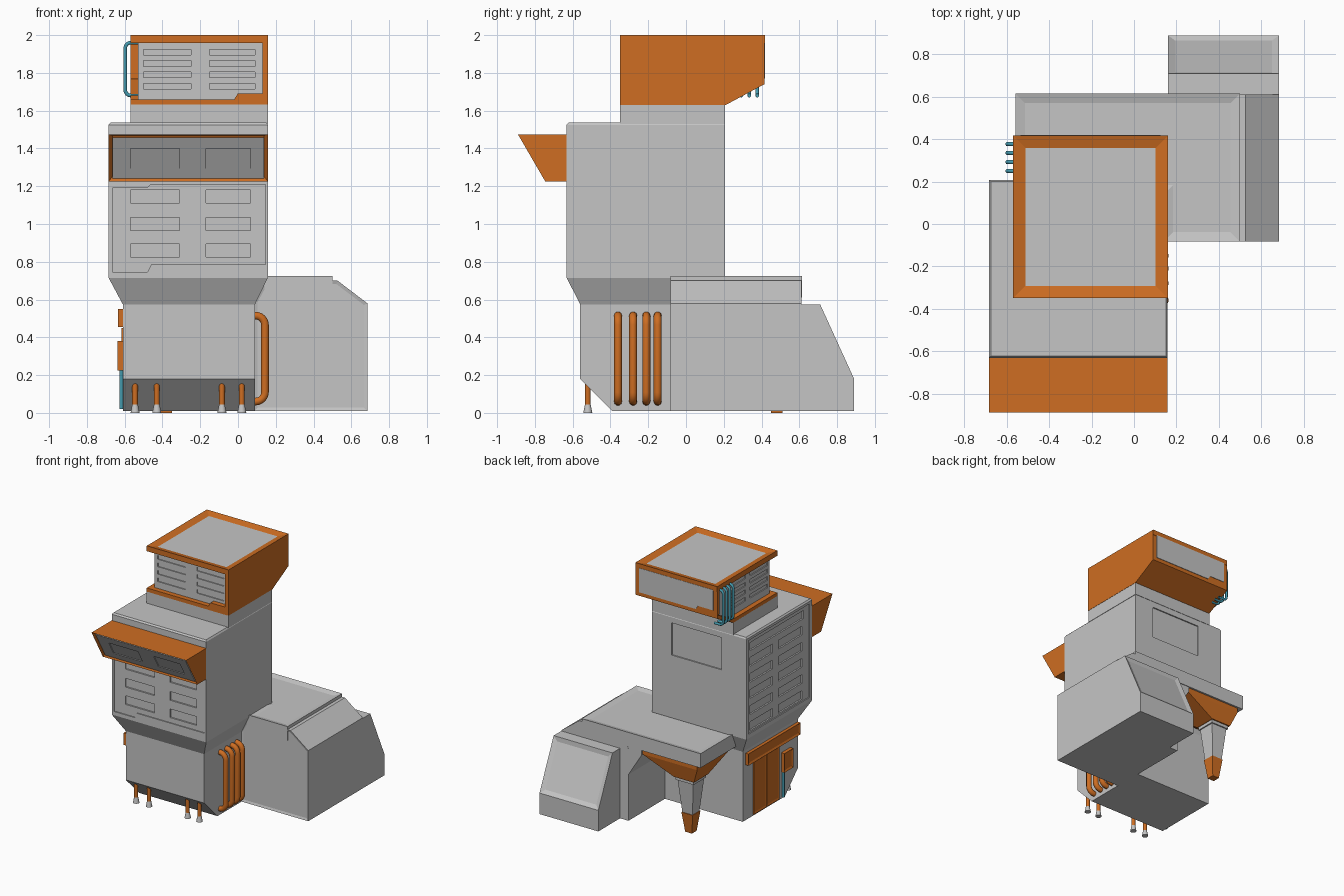
import bpy, bmesh, math
from mathutils import Vector

cube = bpy.data.objects.get("Cube")
if cube:
    bpy.data.objects.remove(cube, do_unlink=True)


def material(name, rgb):
    m = bpy.data.materials.new(name)
    m.use_nodes = True
    m.diffuse_color = (*rgb, 1)
    m.node_tree.nodes["Principled BSDF"].inputs["Base Color"].default_value = (*rgb, 1)
    return m


GREY = material("light grey", (0.56, 0.56, 0.56))
ORANGE = material("orange", (0.62, 0.155, 0.016))
TEAL = material("teal", (0.06, 0.33, 0.43))


def finish(name, bm, *mats):
    bmesh.ops.recalc_face_normals(bm, faces=bm.faces)
    mesh = bpy.data.meshes.new(name)
    bm.to_mesh(mesh)
    bm.free()
    for m in mats:
        mesh.materials.append(m)
    obj = bpy.data.objects.new(name, mesh)
    bpy.context.collection.objects.link(obj)
    return obj


def add_prism(bm, axis, pts, lo, hi):
    """Extrude a 2D outline along one axis."""
    def place(p, t):
        return {"x": (t, *p), "y": (p[0], t, p[1]), "z": (*p, t)}[axis]
    a = [bm.verts.new(place(p, lo)) for p in pts]
    b = [bm.verts.new(place(p, hi)) for p in pts]
    bm.faces.new(a)
    bm.faces.new(b)
    for i in range(len(pts)):
        j = (i + 1) % len(pts)
        bm.faces.new((a[i], a[j], b[j], b[i]))


def prism(name, axis, pts, lo, hi, *mats):
    bm = bmesh.new()
    add_prism(bm, axis, pts, lo, hi)
    return finish(name, bm, *mats)


def rect(a0, a1, b0, b1):
    return [(a0, b0), (a1, b0), (a1, b1), (a0, b1)]


def box(name, x0, x1, y0, y1, z0, z1, *mats):
    return prism(name, "z", rect(x0, x1, y0, y1), z0, z1, *mats)


def loft(name, sections, mat):
    """Skin a stack of rectangles (x0, x1, y0, y1, z)."""
    bm = bmesh.new()
    rings = [[bm.verts.new((*p, s[4])) for p in rect(*s[:4])] for s in sections]
    bm.faces.new(rings[0])
    bm.faces.new(rings[-1])
    for a, b in zip(rings, rings[1:]):
        for i in range(4):
            j = (i + 1) % 4
            bm.faces.new((a[i], a[j], b[j], b[i]))
    return finish(name, bm, mat)


def inset(obj, direction, width, depth, index=0):
    """Sink a framed panel into the face that looks along direction."""
    d = Vector(direction).normalized()
    bm = bmesh.new()
    bm.from_mesh(obj.data)
    bm.normal_update()
    faces = [f for f in bm.faces if f.normal.dot(d) > 0.95]
    bmesh.ops.inset_region(bm, faces=faces, thickness=width, depth=-depth, use_even_offset=True)
    for f in faces:
        f.material_index = index
    bm.to_mesh(obj.data)
    bm.free()


def cut(obj, prisms):
    """Subtract a set of separate prisms (axis, outline, lo, hi)."""
    bm = bmesh.new()
    for p in prisms:
        add_prism(bm, *p)
    cutter = finish("cutter", bm)
    cutter.hide_render = True
    mod = obj.modifiers.new("cut", "BOOLEAN")
    mod.operation, mod.solver, mod.object = "DIFFERENCE", "EXACT", cutter
    bpy.context.view_layer.objects.active = obj
    bpy.ops.object.modifier_apply(modifier=mod.name)
    bpy.data.objects.remove(cutter, do_unlink=True)


def u_pipe(name, x_in, x_out, y, z0, z1, bend, radius, mat):
    """Pipe that leaves a wall, runs vertically and returns."""
    s = math.copysign(1, x_out - x_in)
    pts = [(x_in, z1)]
    for cz, start in ((z1 - bend, 90), (z0 + bend, 0)):
        for k in range(7):
            a = math.radians(start - 15 * k)
            pts.append((x_out - s * bend + s * bend * math.cos(a), cz + bend * math.sin(a)))
    pts.append((x_in, z0))
    crv = bpy.data.curves.new(name, "CURVE")
    crv.dimensions, crv.bevel_depth, crv.bevel_resolution = "3D", radius, 3
    spline = crv.splines.new("POLY")
    spline.points.add(len(pts) - 1)
    for p, (x, z) in zip(spline.points, pts):
        p.co = (x, y, z, 1)
    crv.materials.append(mat)
    obj = bpy.data.objects.new(name, crv)
    bpy.context.collection.objects.link(obj)
    bpy.ops.object.select_all(action="DESELECT")
    obj.select_set(True)
    bpy.context.view_layer.objects.active = obj
    bpy.ops.object.convert(target="MESH")
    bpy.ops.object.shade_smooth()


def cone(name, x, y, z0, z1, r0, r1, mat):
    bpy.ops.mesh.primitive_cone_add(vertices=16, radius1=r0, radius2=r1, depth=z1 - z0,
                                    location=(x, y, (z0 + z1) / 2))
    obj = bpy.context.object
    obj.name = name
    obj.data.materials.append(mat)
    bpy.ops.object.shade_smooth_by_angle()


# Tower base with its sloped toe
prism("tower_base", "x", [(-.56, .575), (-.56, .18), (-.39, .01), (.147, .01), (.147, .575)],
      -.61, .09, GREY)

# Tower body with recessed panels and vents
body = loft("tower_body", [(-.61, .09, -.56, .147, .575), (-.685, .158, -.632, .207, .715),
                           (-.685, .158, -.632, .207, 1.525), (-.675, .15, -.622, .2, 1.537)], GREY)
front_panel = [(-.665, .745), (-.48, .745), (-.46, .785), (.145, .785),
               (.145, 1.21), (-.46, 1.21), (-.48, 1.19), (-.665, 1.19)]
cut(body, [("y", front_panel, -.7, -.624),
           ("x", rect(-.6, .18, .75, 1.505), -.75, -.677),
           ("y", rect(-.46, -.016, 1.22, 1.48), .197, .3)])
COLUMNS = [(-.57, -.31), (-.17, .065)]
slots = [("y", rect(x0, x1, z - .035, z + .035), -.7, -.612)
         for x0, x1 in COLUMNS for z in (.86, 1.0, 1.145)]
slots += [("x", rect(y0, y1, z - .035, z + .035), -.75, -.665)
          for y0, y1 in ((-.51, -.21), (-.135, .15)) for z in (.8, .93, 1.06, 1.19, 1.32)]
slots.append(("x", rect(-.53, .15, 1.41, 1.475), -.75, -.665))
cut(body, slots)
box("neck", -.57, .158, -.35, .207, 1.53, 1.632, GREY)

# Front canopy with sloped grille
canopy = prism("canopy", "x", [(-.63, 1.475), (-.89, 1.475), (-.745, 1.225), (-.63, 1.225)],
               -.685, .158, ORANGE)
inset(canopy, (0, -.25, -.145), .02, .02)


def slope(z, inward):
    return (-.745 - (z - 1.225) * .58 + inward, z)


def slab(z0, z1, a, b):
    return [slope(z0, a), slope(z1, a), slope(z1, b), slope(z0, b)]


grille = prism("canopy_grille", "x", slab(1.242, 1.458, .012, .03), -.665, .138, GREY)
cut(grille, [("x", slab(1.295, 1.4, 0, .02), x0, x1) for x0, x1 in COLUMNS])

# Head: grey core inside an orange shell
core = prism("head_core", "x", [(-.31, 1.65), (.2, 1.65), (.385, 1.755), (.385, 1.96), (-.31, 1.96)],
             -.53, .135, GREY)
rows = (1.73, 1.79, 1.85, 1.91)
cut(core, [("y", rect(x0, x1, z - .015, z + .015), -.4, -.302)
           for x0, x1 in ((-.5, -.25), (-.15, .09)) for z in rows])
cut(core, [("x", rect(y0, y1, z - .015, z + .015), -.6, -.522)
           for y0, y1 in ((-.28, -.06), (0, .2)) for z in rows])
prism("head_side", "x", [(-.35, 1.63), (.21, 1.63), (.415, 1.74), (.415, 1.957), (-.35, 1.957)],
      .13, .16, ORANGE)
prism("head_floor", "x", [(-.35, 1.63), (.21, 1.63), (.415, 1.74), (.415, 1.77), (.2, 1.66),
                          (-.35, 1.66)], -.57, .13, ORANGE)
box("head_back", -.57, .13, .385, .415, 1.768, 1.957, ORANGE)
prism("head_back_panel", "y", [(-.535, 1.8), (-.4, 1.8), (-.38, 1.77), (.125, 1.77),
                               (.125, 1.965), (-.535, 1.965)], .414, .419, GREY)
prism("head_front_step", "y", [(-.02, 1.66), (.13, 1.66), (.13, 1.692), (0, 1.692)],
      -.35, -.31, ORANGE)
lid = box("head_lid", -.57, .16, -.35, .417, 1.957, 2, ORANGE, GREY)
inset(lid, (0, 0, 1), .058, .015, 1)
for y in (.25, .292, .335, .377):
    u_pipe("head_pipe", -.52, -.597, y, 1.68, 1.96, .03, .01, TEAL)

# Side building, rear annex and raised deck
hall = prism("side_hall", "y", [(.085, .01), (.685, .01), (.685, .58), (.527, .7), (.145, .7),
                                (.085, .59)], -.083, .612, GREY)
inset(hall, (0, -1, 0), .018, .006)
annex = prism("rear_annex", "x", [(.61, .01), (.89, .01), (.89, .18), (.71, .575), (.61, .575)],
              .16, .685, GREY)
inset(annex, (0, .395, .18), .035, .012)
deck = prism("deck", "z", [(-.56, .615), (-.56, .14), (-.3, .14), (.14, .14), (.14, -.083), (.5, -.083),
                           (.5, .615)], .61, .725, GREY)
inset(deck, (0, 0, 1), .045, .012)
prism("deck_bracket", "y", [(.1, .36), (-.03, .57), (-.03, .62), (.1, .62)], .1, .61, GREY)

# Deck support leg
loft("leg_funnel", [(-.52, -.03, .21, .6, .612), (-.52, -.03, .21, .6, .575),
                    (-.47, -.29, .39, .57, .45)], ORANGE)


def square(r, z):
    return (-.38 - r, -.38 + r, .48 - r, .48 + r, z)


loft("leg_collar", [square(.08, .47), square(.08, .425)], GREY)
loft("leg_shaft", [square(.07, .425), square(.045, .16)], GREY)
loft("leg_foot", [square(.05, .16), square(.03, 0)], ORANGE)

# Service wall: sign bar, double door and meter box
bar = box("sign_bar", -.635, -.605, -.555, .11, .455, .55, ORANGE)
inset(bar, (-1, 0, 0), .015, .008)
for y0, y1 in ((-.31, -.15), (-.145, .017)):
    door = box("door_leaf", -.618, -.605, y0, y1, .02, .45, ORANGE)
    inset(door, (-1, 0, 0), .015, .005)
meter = box("meter_box", -.638, -.605, -.46, -.345, .225, .38, ORANGE)
inset(meter, (-1, 0, 0), .015, .008)
cone("meter_pipe", -.618, -.36, .02, .225, .01, .01, TEAL)

# Side pipes and front drain pipes
for y in (-.36, -.28, -.21, -.15):
    u_pipe("side_pipe", .07, .143, y, .06, .515, .05, .021, ORANGE)
for x in (-.545, -.43, -.085, .02):
    cone("drain_pipe", x, -.52, .03, .155, .015, .015, ORANGE)
    cone("drain_nozzle", x, -.52, 0, .045, .024, .015, GREY)
